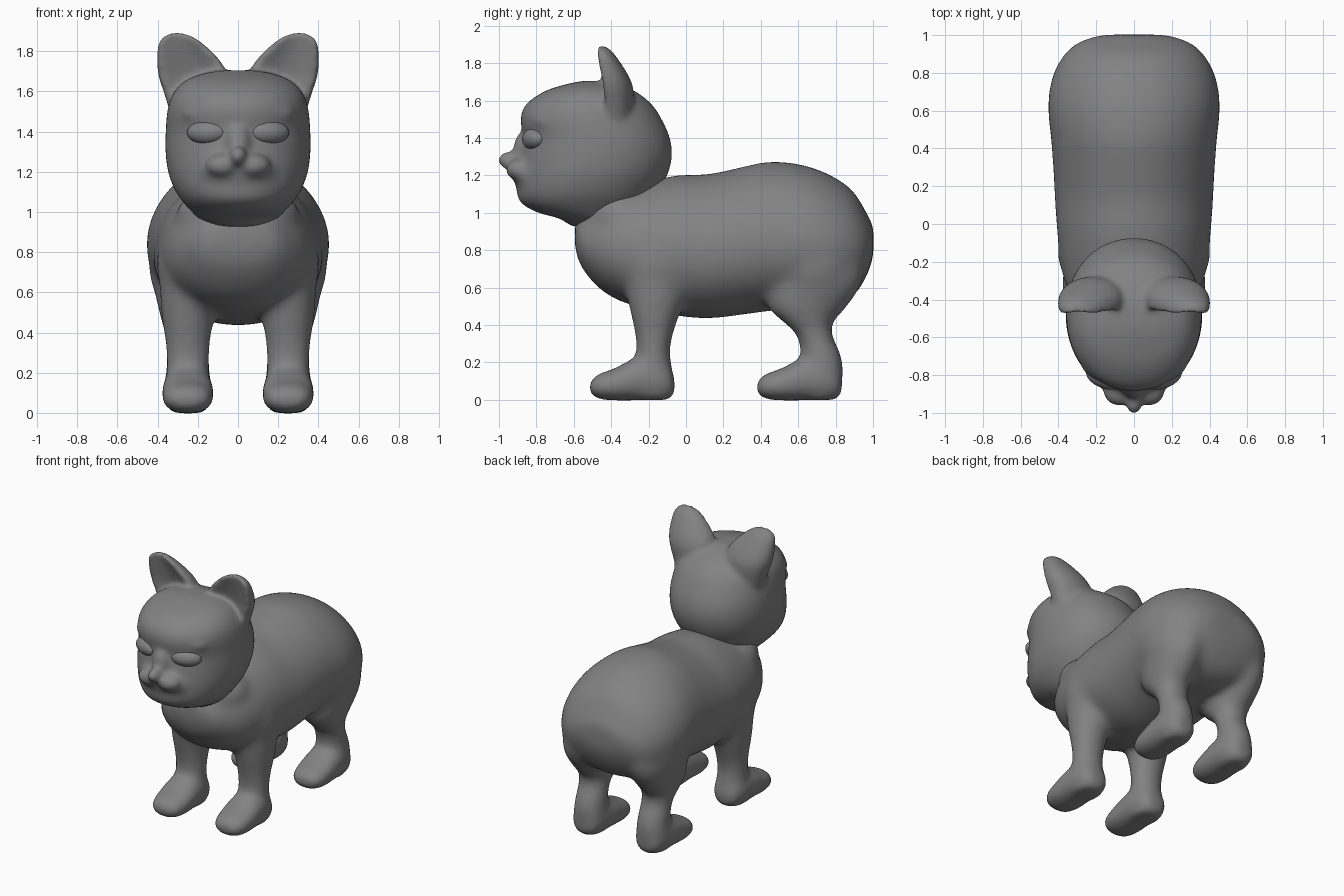
import bpy, bmesh, math
from mathutils import Matrix, Vector

if "Cube" in bpy.data.objects:
    bpy.data.objects.remove(bpy.data.objects["Cube"])

GREY = bpy.data.materials.new("dark_grey")
GREY.diffuse_color = (.225, .225, .225, 1)
GREY.use_nodes = True
GREY.node_tree.nodes["Principled BSDF"].inputs["Base Color"].default_value = GREY.diffuse_color


def spline(rows, steps=5):
    """Catmull-Rom interpolation between rows of section values."""
    pts = [Vector(r) for r in rows]
    out = []
    for i in range(len(pts) - 1):
        a, b, c, d = pts[max(i - 1, 0)], pts[i], pts[i + 1], pts[min(i + 2, len(pts) - 1)]
        for k in range(steps):
            t = k / steps
            out.append(0.5 * (2 * b + (c - a) * t + (2 * a - 5 * b + 4 * c - d) * t * t
                              + (3 * b - a - 3 * c + d) * t ** 3))
    return out + [pts[-1]]


def sgnpow(v, p):
    return math.copysign(abs(v) ** p, v)


def loft(bm, rows, axis, power=2.0, hollow=0.0, egg=0.0, n=40):
    """Rows: position along axis, centre u, centre v, radius u, radius v."""
    loops = []
    for p, cu, cv, ru, rv in spline(rows):
        ring = []
        for i in range(n):
            t = 2 * math.pi * i / n
            s = math.sin(t)
            u = cu + ru * sgnpow(math.cos(t), 2 / power) * (1 - egg * s)
            v = cv + rv * sgnpow(s, 2 / power)
            if hollow and s < 0:      # scooped front side
                v = cv - rv * (abs(s) ** 0.5) + 2 * rv * hollow * s * s
            ring.append(bm.verts.new((u, v, p) if axis == 'z' else (u, p, v)))
        loops.append(ring)
    faces = [bm.faces.new(loops[0]), bm.faces.new(loops[-1])]
    for a, b in zip(loops, loops[1:]):
        for i in range(n):
            j = (i + 1) % n
            faces.append(bm.faces.new((a[i], a[j], b[j], b[i])))
    bmesh.ops.recalc_face_normals(bm, faces=faces)


def ball(bm, centre, radii, turn=0.0):
    m = Matrix.Translation(centre) @ Matrix.Rotation(turn, 4, 'Z') @ Matrix.Diagonal((*radii, 1))
    bmesh.ops.create_uvsphere(bm, u_segments=32, v_segments=20, radius=1, matrix=m)


def finish(bm, name, voxel=0, iterations=0):
    me = bpy.data.meshes.new(name)
    bm.to_mesh(me)
    bm.free()
    ob = bpy.data.objects.new(name, me)
    bpy.context.collection.objects.link(ob)
    bpy.context.view_layer.objects.active = ob
    if voxel:                          # fuse the parts and soften the joins
        r = ob.modifiers.new("fuse", 'REMESH')
        r.mode = 'VOXEL'
        r.voxel_size = voxel
        s = ob.modifiers.new("soften", 'SMOOTH')
        s.factor = 0.5
        s.iterations = iterations
        for m in ("fuse", "soften"):
            bpy.ops.object.modifier_apply(modifier=m)
    ob.data.materials.clear()
    ob.data.materials.append(GREY)
    for p in ob.data.polygons:
        p.use_smooth = True
        p.material_index = 0
    return ob


# body: y, top z, bottom z, half width
torso = [(-.595, .94, .82, .10), (-.565, 1.0, .72, .20), (-.48, 1.06, .61, .28),
         (-.38, 1.12, .54, .34), (-.25, 1.16, .495, .38), (-.05, 1.2, .45, .405),
         (.12, 1.207, .435, .417), (.3, 1.245, .455, .427), (.45, 1.274, .475, .438),
         (.62, 1.257, .49, .454), (.77, 1.203, .5, .434), (.89, 1.12, .55, .375),
         (.965, 1.0, .66, .29), (1.003, .93, .77, .17)]
# foot: y, top z, bottom z, half width
foot = [(-.52, .09, .04, .06), (-.48, .135, .005, .11), (-.38, .17, -.005, .132),
        (-.28, .22, -.005, .13), (-.15, .22, -.005, .118), (-.08, .17, 0, .09), (-.058, .1, .04, .05)]
# legs: z, y, x, radius x, radius y
front = [(.9, -.14, .22, .12, .21), (.7, -.15, .25, .135, .185), (.55, -.16, .25, .137, .155),
         (.45, -.165, .25, .128, .13), (.36, -.17, .25, .115, .105), (.27, -.175, .25, .108, .092),
         (.18, -.175, .25, .106, .1), (.1, -.175, .25, .11, .108), (0, -.18, .25, .1, .095)]
hind = [(.9, .72, .23, .16, .23), (.65, .70, .26, .157, .25), (.5, .65, .255, .137, .215),
        (.42, .652, .252, .12, .14), (.35, .685, .25, .108, .098), (.25, .72, .25, .108, .108),
        (.15, .73, .25, .113, .115), (.06, .722, .25, .105, .1), (0, .71, .25, .09, .08)]

bm = bmesh.new()
loft(bm, [(y, 0, (t + b) / 2, w, (t - b) / 2) for y, t, b, w in torso], 'y', 2.04, egg=.09, n=64)
ball(bm, (0, -.34, .98), (.31, .23, .17))       # neck
for side in (-1, 1):
    ball(bm, (side * .24, .69, .74), (.205, .24, .27))       # hips
    ball(bm, (side * .22, -.15, .74), (.185, .21, .27))      # shoulders
    for leg, shift in ((front, 0), (hind, .893)):
        loft(bm, [(z, side * x, y, rx, ry) for z, y, x, rx, ry in leg], 'z')
        loft(bm, [(y + shift, side * .25, (t + b) / 2, w, (t - b) / 2)
                  for y, t, b, w in foot], 'y', 2.3)
finish(bm, "body", 0.016, 45)

# head: z, front y, back y, half width
skull = [(.925, -.61, -.3, .14), (.97, -.68, -.26, .2), (1.0, -.79, -.24, .23),
         (1.05, -.88, -.19, .275), (1.11, -.905, -.15, .315), (1.2, -.9, -.1, .348),
         (1.3, -.885, -.075, .361), (1.4, -.87, -.086, .36), (1.5, -.885, -.13, .352),
         (1.58, -.855, -.183, .328), (1.65, -.755, -.272, .268),
         (1.69, -.63, -.37, .17), (1.705, -.55, -.43, .07)]
# ear: z, x, y, radius x, radius y
ear = [(1.5, .225, -.38, .115, .085), (1.6, .22, -.385, .152, .105), (1.67, .225, -.39, .17, .108),
       (1.73, .238, -.405, .166, .1), (1.79, .262, -.425, .142, .084), (1.84, .286, -.442, .112, .066),
       (1.872, .298, -.453, .076, .05), (1.892, .304, -.46, .035, .03)]

bm = bmesh.new()
loft(bm, [(z, 0, (f + b) / 2, w, (b - f) / 2) for z, f, b, w in skull], 'z', 2.1, n=64)
ball(bm, (0, -.945, 1.28), (.045, .064, .05))   # nose
ball(bm, (0, -.865, 1.33), (.065, .06, .11))    # nose bridge
ball(bm, (0, -.82, 1.2), (.2, .105, .11))       # muzzle
for side in (-1, 1):
    loft(bm, [(z, side * x, y, rx, ry) for z, x, y, rx, ry in ear], 'z', hollow=.4)
    ball(bm, (side * .075, -.885, 1.23), (.09, .08, .062))                 # whisker pads
    ball(bm, (side * .15, -.785, 1.49), (.14, .06, .06), side * .35)       # brows
finish(bm, "head", 0.011, 34)

# eyes
for side, label in ((-1, "right"), (1, "left")):
    bm = bmesh.new()
    ball(bm, (side * .154, -.81, 1.395), (.104, .06, .059), side * .35)
    finish(bm, "eye_" + label)
